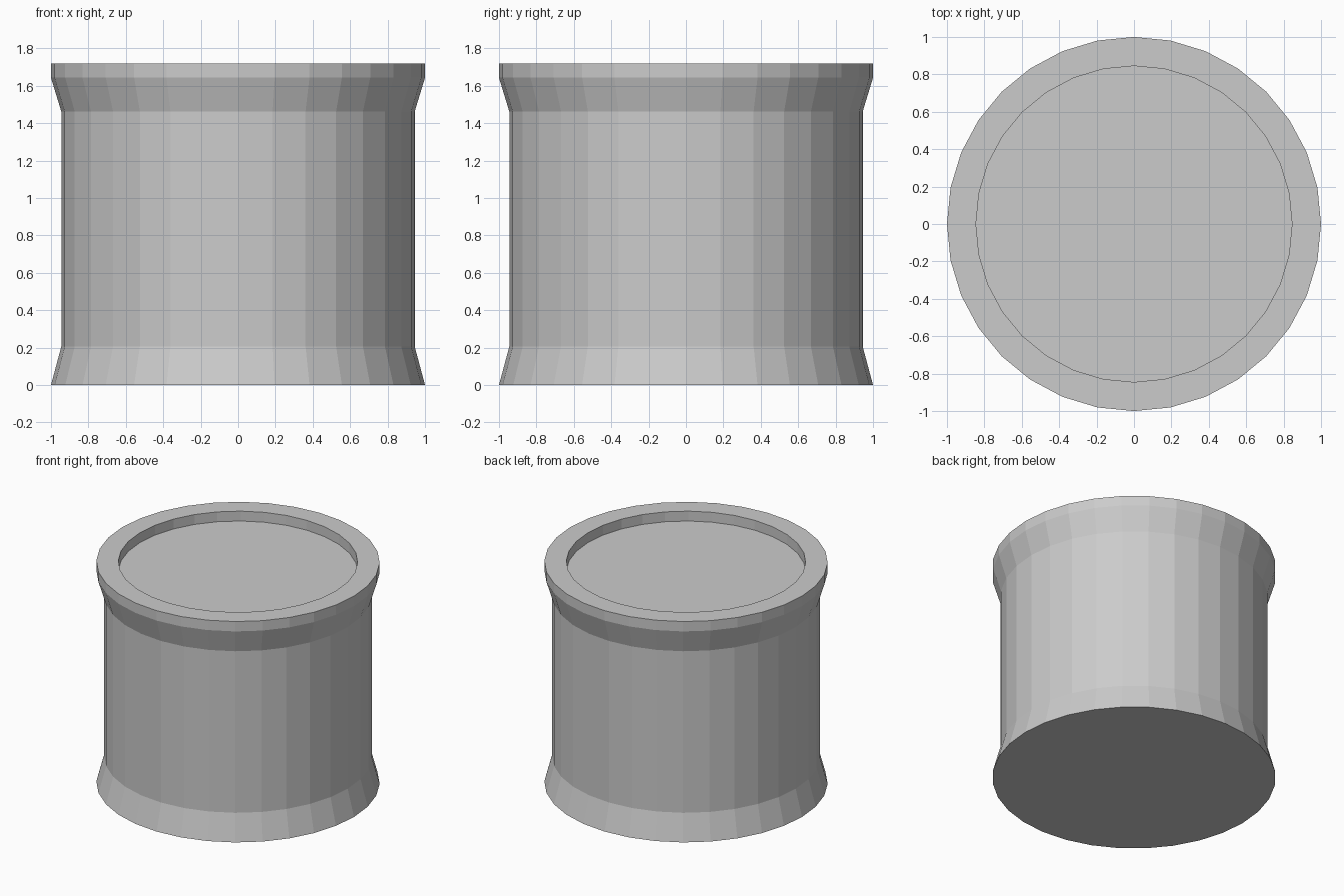
import bpy, bmesh
from math import cos, sin, tau

if "Cube" in bpy.data.objects:
    bpy.data.objects.remove(bpy.data.objects["Cube"])

SIDES = 32
# (radius, height) from the base edge up, over the rim and down into the recess
PROFILE = [(1.0, 0.0), (0.945, 0.205), (0.945, 1.463), (1.0, 1.643),
           (1.0, 1.72), (0.845, 1.72), (0.845, 1.643)]

bm = bmesh.new()
rings = [[bm.verts.new((r * cos(tau * i / SIDES), r * sin(tau * i / SIDES), z))
          for i in range(SIDES)] for r, z in PROFILE]

# Flared wall, rim and recess wall
for low, high in zip(rings, rings[1:]):
    for i in range(SIDES):
        j = (i + 1) % SIDES
        bm.faces.new((low[i], low[j], high[j], high[i]))

# Flat base and recessed lid
bm.faces.new(rings[0][::-1])
bm.faces.new(rings[-1])
bmesh.ops.recalc_face_normals(bm, faces=bm.faces)

mesh = bpy.data.meshes.new("flared_drum")
bm.to_mesh(mesh)
bm.free()
bpy.context.collection.objects.link(bpy.data.objects.new("flared_drum", mesh))
